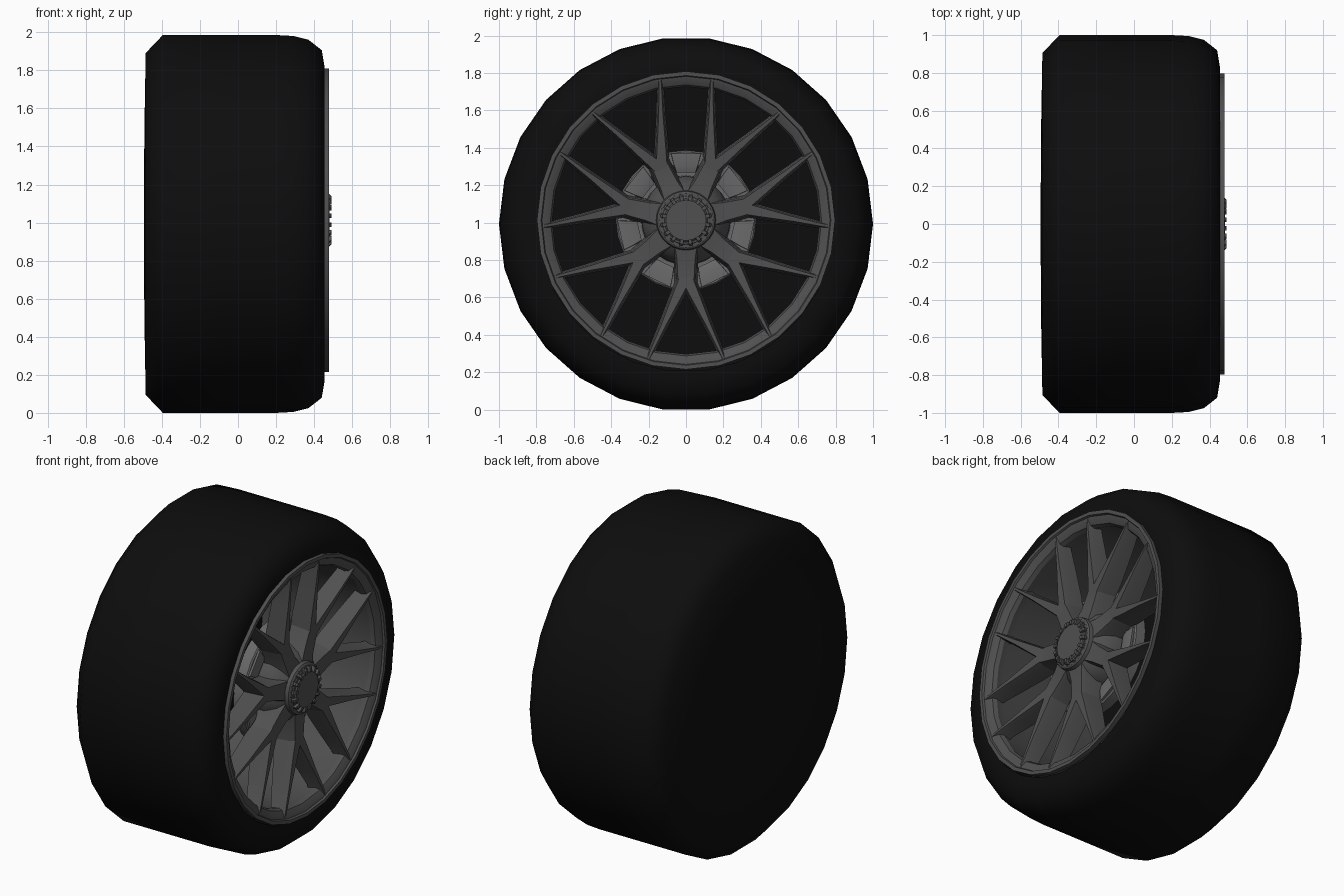
import bpy, bmesh
from math import sin, cos, pi, radians
from mathutils import Vector

if "Cube" in bpy.data.objects:
    bpy.data.objects.remove(bpy.data.objects["Cube"])

TYRE_Z = cos(pi / 26)      # 26-sided tyre resting on a flat
WHEEL_Z = 1.012


def material(name, v):
    m = bpy.data.materials.new(name)
    m.diffuse_color = (v, v, v, 1)
    m.use_nodes = True
    m.node_tree.nodes["Principled BSDF"].inputs["Base Color"].default_value = m.diffuse_color
    return m


RUBBER = material("rubber", 0.004)
METAL = material("dark_metal", 0.08)
STEEL = material("brake_steel", 0.14)


def finish(name, bm, mat, z, angle=30):
    bmesh.ops.remove_doubles(bm, verts=bm.verts, dist=1e-5)
    bmesh.ops.recalc_face_normals(bm, faces=bm.faces)
    me = bpy.data.meshes.new(name)
    bm.to_mesh(me)
    bm.free()
    me.materials.append(mat)
    ob = bpy.data.objects.new(name, me)
    ob.location.z = z
    bpy.context.collection.objects.link(ob)
    bpy.ops.object.select_all(action='DESELECT')
    ob.select_set(True)
    bpy.context.view_layer.objects.active = ob
    bpy.ops.object.shade_smooth_by_angle(angle=radians(angle))
    return ob


def lathe(name, profile, steps, mat, z, closed=False, angle=30):
    """Spin an (x, radius) profile around the axle."""
    bm = bmesh.new()
    vs = [bm.verts.new((x, r, 0)) for x, r in profile]
    pairs = list(zip(vs, vs[1:])) + ([(vs[-1], vs[0])] if closed else [])
    es = [bm.edges.new(p) for p in pairs]
    bmesh.ops.spin(bm, geom=vs + es, cent=(0, 0, 0), axis=(1, 0, 0),
                   angle=2 * pi, steps=steps)
    return finish(name, bm, mat, z, angle)


def polar(x, r, t, a):
    """Point at axle position x, radial r, sideways t, turned by angle a."""
    return Vector((x, r * cos(a) - t * sin(a), r * sin(a) + t * cos(a)))


def loft(bm, rows, a, side=1):
    """Loft trapezoid sections: r, t, front half width, back half width, x front, x back."""
    rings = []
    for r, t, wf, wb, xf, xb in rows:
        xm, wm = xf - 0.03, wf * 0.5 + wb * 0.5
        pts = [(xf, -wf), (xf, wf), (xm, wm), (xb, wb), (xb, -wb), (xm, -wm)]
        rings.append([bm.verts.new(polar(x, r, (t + w) * side, a)) for x, w in pts])
    for p, q in zip(rings, rings[1:]):
        for i in range(6):
            j = (i + 1) % 6
            bm.faces.new((p[i], p[j], q[j], q[i]))
    bm.faces.new(rings[0])
    bm.faces.new(rings[-1])


# Tyre: closed back, rounded front shoulder, hollow inside
lathe("tyre", [(-0.495, 0), (-0.492, 0.5), (-0.485, 0.905), (-0.395, 1.0), (-0.1, 1.0),
               (0.2, 1.0), (0.29, 0.995), (0.37, 0.975), (0.44, 0.92), (0.455, 0.83),
               (0.455, 0.79), (-0.36, 0.79), (-0.36, 0)], 26, RUBBER, TYRE_Z, angle=50)

# Rim: barrel with a stepped front lip
lathe("rim", [(-0.35, 0.745), (0.37, 0.725), (0.42, 0.715), (0.445, 0.725), (0.462, 0.755),
              (0.466, 0.77), (0.478, 0.775), (0.478, 0.797), (0.45, 0.797), (0.44, 0.775),
              (-0.35, 0.775)], 28, METAL, WHEEL_Z, closed=True)

# Spokes: seven Y shapes, each a short stem and two tapering branches
stem = [(0.13, 0, 0.060, 0.085, 0.440, 0.28), (0.21, 0, 0.048, 0.066, 0.428, 0.29),
        (0.30, 0, 0.044, 0.062, 0.425, 0.30), (0.345, 0, 0.040, 0.060, 0.428, 0.31)]
branch = [(0.29, -0.005, 0.034, 0.048, 0.424, 0.30), (0.40, 0.046, 0.026, 0.043, 0.434, 0.31),
          (0.56, 0.120, 0.013, 0.030, 0.450, 0.34), (0.69, 0.180, 0.008, 0.022, 0.463, 0.37),
          (0.75, 0.206, 0.006, 0.038, 0.468, 0.38)]
bm = bmesh.new()
for k in range(7):
    a = pi / 2 + (k + 0.5) * 2 * pi / 7
    loft(bm, stem, a)
    for side in (1, -1):
        loft(bm, branch, a, side)
finish("spokes", bm, METAL, WHEEL_Z)

# Hub body and raised collar
lathe("hub", [(0.25, 0), (0.25, 0.24), (0.33, 0.235), (0.40, 0.20), (0.435, 0.16),
              (0.458, 0.155), (0.465, 0.145), (0.465, 0)], 28, METAL, WHEEL_Z)

# Centre lock nut: flat cap with a ring of small lugs
lathe("lock_nut", [(0.46, 0.13), (0.472, 0.128), (0.474, 0.116), (0.482, 0.108),
                   (0.482, 0)], 32, METAL, WHEEL_Z)
bm = bmesh.new()
for k in range(16):
    a = (k + 0.5) * 2 * pi / 16
    loft(bm, [(0.105, 0, 0.009, 0.011, 0.491, 0.46), (0.128, 0, 0.010, 0.014, 0.490, 0.46),
              (0.138, 0, 0.008, 0.012, 0.480, 0.46)], a)
finish("lock_nut_lugs", bm, METAL, WHEEL_Z)

# Brake disc with seven raised pads facing the spoke openings
lathe("brake_disc", [(0.23, 0), (0.23, 0.375), (0.295, 0.375), (0.302, 0.367), (0.302, 0.30),
                     (0.27, 0.27), (0.27, 0)], 28, STEEL, WHEEL_Z)
bm = bmesh.new()
for k in range(7):
    a = pi / 2 + k * 2 * pi / 7
    loft(bm, [(0.255, 0, 0.05, 0.055, 0.30, 0.25), (0.30, 0, 0.065, 0.07, 0.315, 0.25),
              (0.358, 0, 0.08, 0.085, 0.315, 0.25)], a)
finish("brake_pads", bm, STEEL, WHEEL_Z)
